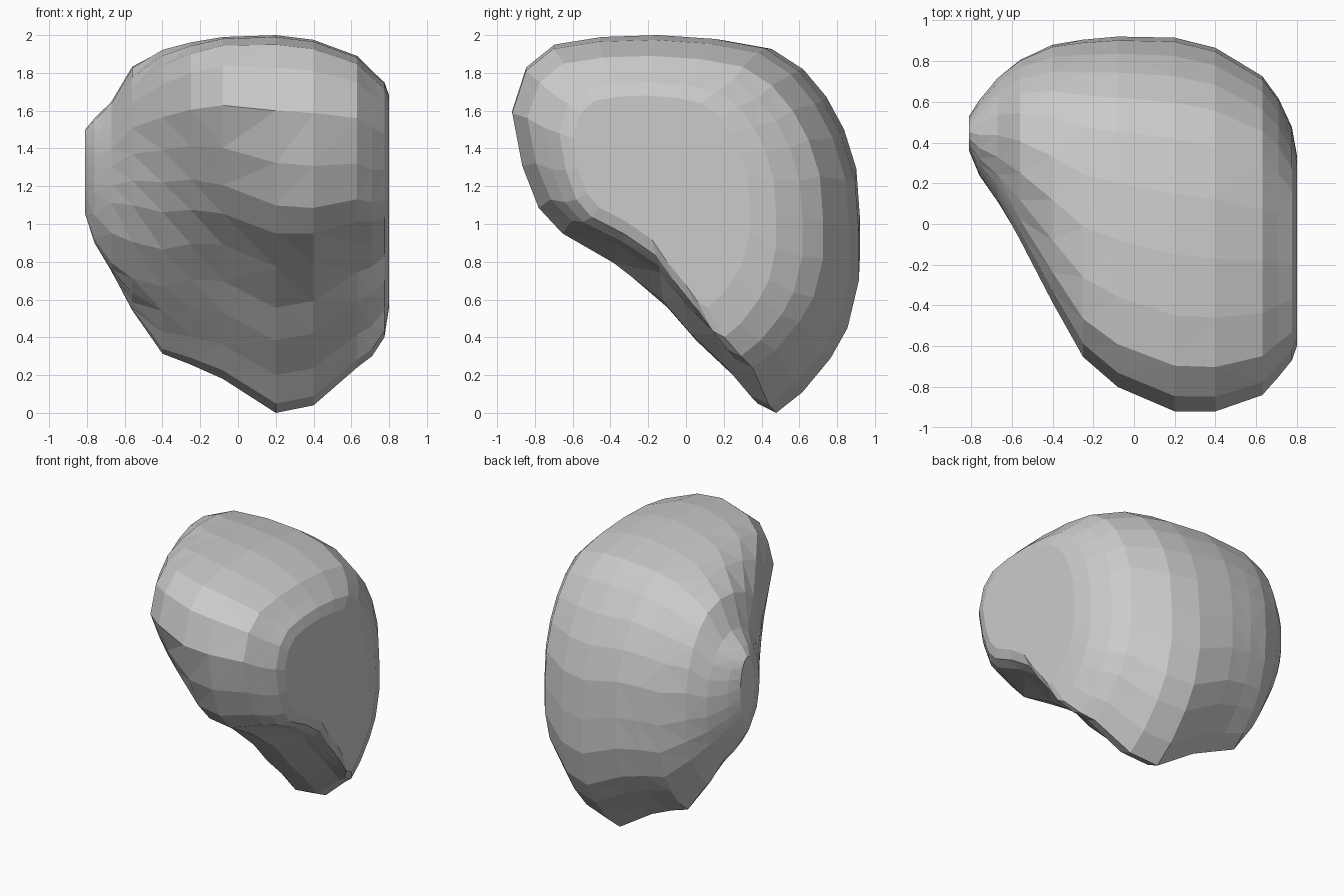
import bpy, bmesh, math

if "Cube" in bpy.data.objects:
    bpy.data.objects.remove(bpy.data.objects["Cube"])

# Side profile (y, z) of the boulder, counter-clockwise from the lowest tip
PROFILE = [(.48, 0), (.62, .11), (.77, .29), (.86, .45), (.92, .7), (.92, .95), (.9, 1.23),
           (.83, 1.46), (.73, 1.65), (.6, 1.81), (.42, 1.93), (.15, 1.98), (-.15, 2), (-.45, 1.99),
           (-.7, 1.95), (-.85, 1.83), (-.925, 1.6), (-.87, 1.31), (-.78, 1.08), (-.65, .94),
           (-.37, .77), (-.1, .55), (.05, .38), (.25, .2), (.38, .05)]

# Slices: x, y min, y max, z min, z max, roundness, flatness of the lower front, hollow underneath
SLICES = [(-.81, .36, .53, 1.04, 1.5, 1, 0, 0),
          (-.76, .24, .61, .9, 1.56, 1, 0, 0),
          (-.67, .1, .72, .73, 1.65, .85, .3, 0),
          (-.56, -.1, .81, .52, 1.84, .55, .4, 0),
          (-.4, -.4, .885, .3, 1.93, .25, .6, 0),
          (-.25, -.66, .91, .25, 1.965, .1, .65, 0),
          (-.08, -.8, .925, .18, 1.99, 0, .45, 0),
          (.2, -.92, .92, 0, 2, 0, .15, 0),
          (.4, -.92, .87, .04, 1.975, 0, 0, .02),
          (.63, -.84, .73, .24, 1.89, 0, 0, .05),
          (.71, -.75, .62, .3, 1.81, 0, 0, .06),
          (.775, -.67, .48, .4, 1.75, 0, 0, .06),
          (.8, -.6, .34, .56, 1.68, 0, 0, .05)]


def slice_points(x, y0, y1, z0, z1, rnd, flat, hollow):
    """Fit the profile into the slice bounds, flattening and rounding it."""
    pts = []
    for i, (y, z) in enumerate(PROFILE):
        dip = hollow * math.exp(-((y + .12) / .28) ** 2) if y < .3 and z < 1 else 0
        if 16 < i < 23:
            t = (i - 16) / 7
            (ya, za), (yb, zb) = PROFILE[16], PROFILE[23]
            y += (ya + (yb - ya) * t - y) * flat
            z += (za + (zb - za) * t - z) * flat
        u, v = (y + .925) / 1.85, z / 2
        a = math.atan2(v - .55, u - .55)
        u += (.5 + .5 * math.cos(a) - u) * rnd
        v += (.5 + .5 * math.sin(a) - v) * rnd
        pts.append((x, y0 + u * (y1 - y0), z0 + v * (z1 - z0) + dip))
    return pts


# Boulder body lofted through the slices
bm = bmesh.new()
rings = [[bm.verts.new(p) for p in slice_points(*s)] for s in SLICES]
n = len(PROFILE)
for a, b in zip(rings, rings[1:]):
    for i in range(n):
        j = (i + 1) % n
        bm.faces.new((a[i], b[i], b[j], a[j]))
bm.faces.new(rings[0])
bm.faces.new(rings[-1][::-1])
bmesh.ops.triangulate(bm, faces=bm.faces[:])
bmesh.ops.remove_doubles(bm, verts=bm.verts[:], dist=.03)
bmesh.ops.recalc_face_normals(bm, faces=bm.faces[:])
mesh = bpy.data.meshes.new("boulder")
bm.to_mesh(mesh)
bm.free()
bpy.context.collection.objects.link(bpy.data.objects.new("boulder", mesh))
